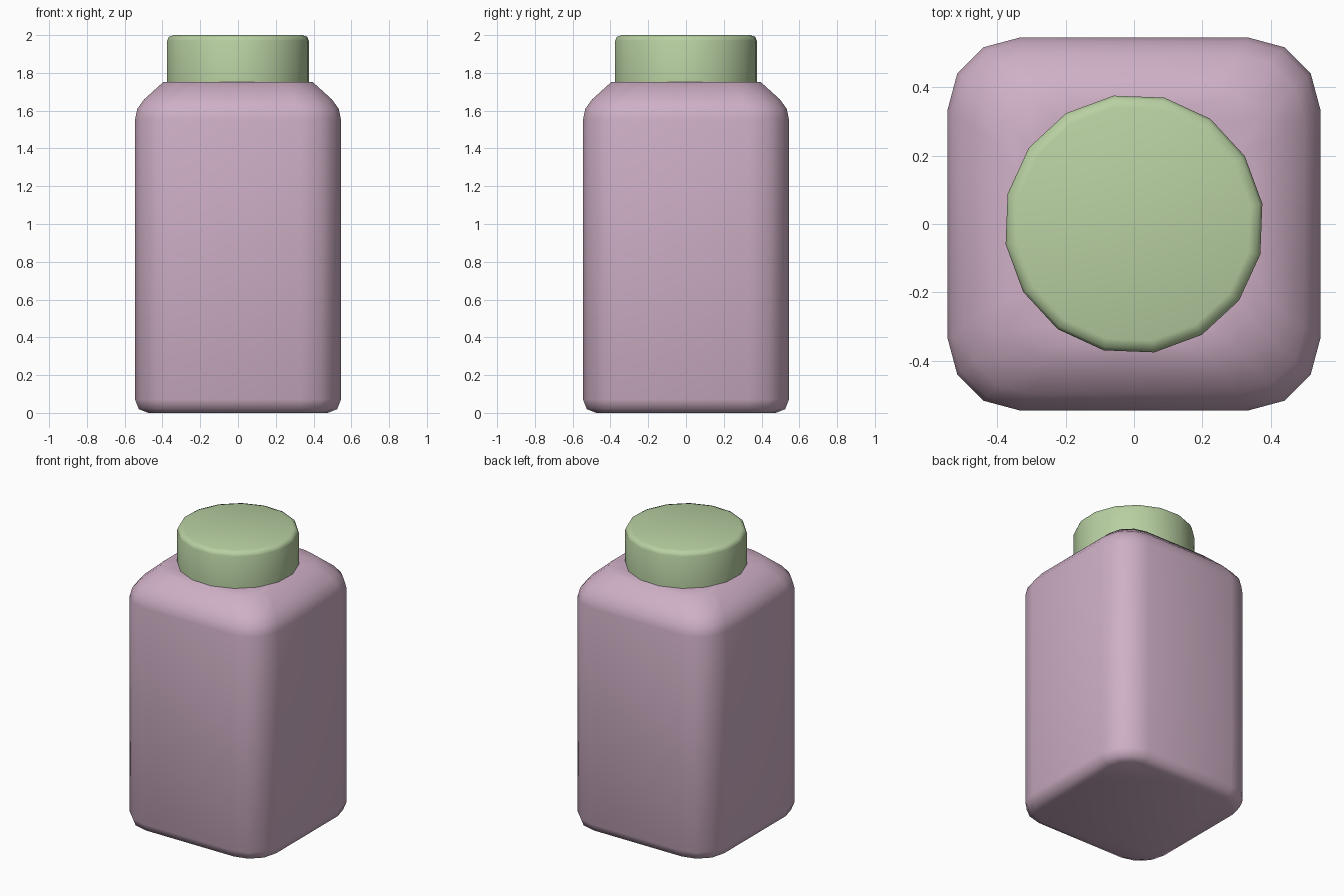
import bpy, bmesh
from math import cos, sin, pi, radians

if "Cube" in bpy.data.objects:
    bpy.data.objects.remove(bpy.data.objects["Cube"])


def rounded_square(half, r, z):
    """16-point rounded square loop."""
    c = half - r
    pts = []
    for k in range(4):
        a0 = k * pi / 2
        cx = c if k in (0, 3) else -c
        cy = c if k in (0, 1) else -c
        for i in range(4):
            a = a0 + i * pi / 6
            pts.append((cx + r * cos(a), cy + r * sin(a), z))
    return pts


def circle(r, z, sides=16, start=radians(9)):
    return [(r * cos(start + 2 * pi * i / sides), r * sin(start + 2 * pi * i / sides), z)
            for i in range(sides)]


def loft(name, loops, color):
    """Skin a stack of loops, cap both ends and shade smooth."""
    bm = bmesh.new()
    rings = [[bm.verts.new(p) for p in loop] for loop in loops]
    n = len(rings[0])
    for a, b in zip(rings, rings[1:]):
        for i in range(n):
            j = (i + 1) % n
            bm.faces.new((a[i], a[j], b[j], b[i]))
    bm.faces.new(rings[0][::-1])
    bm.faces.new(rings[-1])
    bmesh.ops.recalc_face_normals(bm, faces=bm.faces)
    mesh = bpy.data.meshes.new(name)
    bm.to_mesh(mesh)
    bm.free()
    ob = bpy.data.objects.new(name, mesh)
    bpy.context.collection.objects.link(ob)
    mat = bpy.data.materials.new(name + "_colour")
    mat.diffuse_color = color
    mat.use_nodes = True
    mat.node_tree.nodes["Principled BSDF"].inputs["Base Color"].default_value = mat.diffuse_color
    mesh.materials.append(mat)
    bpy.ops.object.select_all(action='DESELECT')
    ob.select_set(True)
    bpy.context.view_layer.objects.active = ob
    bpy.ops.object.shade_smooth_by_angle(angle=radians(60))
    return ob


# Bottle body: rounded base, straight walls, sloped shoulder, hidden neck
body_profile = [(0.475, 0.14, 0.0), (0.525, 0.19, 0.02), (0.545, 0.21, 0.07),
                (0.545, 0.21, 1.555), (0.533, 0.205, 1.61), (0.497, 0.195, 1.66),
                (0.395, 0.165, 1.752), (0.33, 0.25, 1.752), (0.32, 0.24, 1.85)]
loft("bottle_body", [rounded_square(*p) for p in body_profile], (0.62, 0.43, 0.56, 1))

# Screw cap: 16-sided with softened top rim
cap_profile = [(0.38, 1.75), (0.38, 1.97), (0.371, 1.991), (0.345, 2.0)]
loft("cap", [circle(*p) for p in cap_profile], (0.48, 0.63, 0.36, 1))
